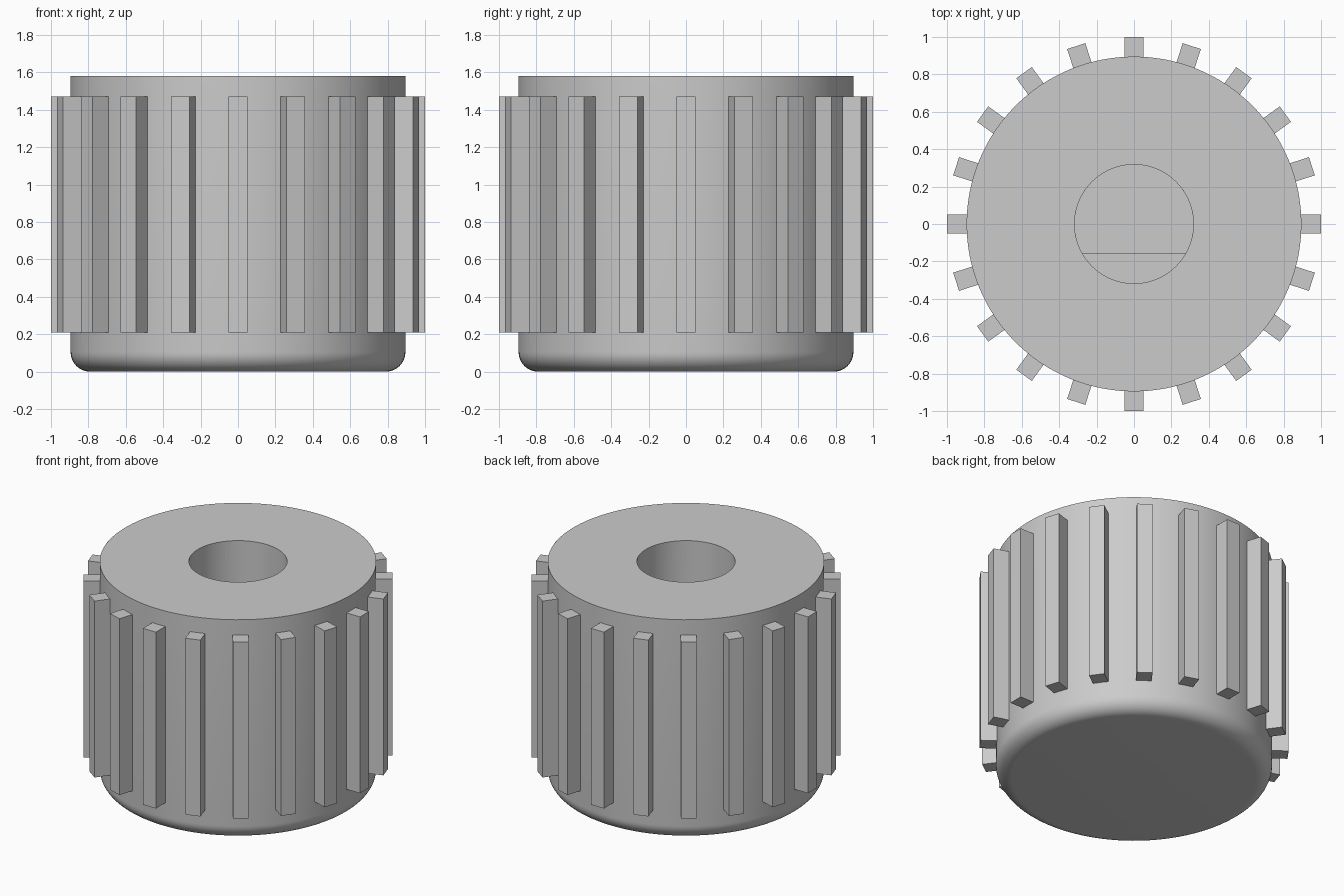
import bpy, bmesh
from math import sin, cos, pi, sqrt, asin
from mathutils import Matrix, Vector

cube = bpy.data.objects.get("Cube")
if cube:
    bpy.data.objects.remove(cube, do_unlink=True)

HEIGHT, RADIUS, FILLET = 1.58, 0.895, 0.105
HOLE_R, FLAT_Y, LEDGE_Z, HOLE_FLOOR = 0.318, -0.157, 1.05, 0.21
RIBS, RIB_W, RIB_LOW, RIB_HIGH = 20, 0.102, 0.21, 1.47
SEGMENTS = 128

grey = bpy.data.materials.new("plain grey")
grey.use_nodes = True
colour = (0.6, 0.6, 0.6, 1)
grey.diffuse_color = colour
grey.node_tree.nodes["Principled BSDF"].inputs["Base Color"].default_value = colour


def make_object(name, bm):
    bmesh.ops.recalc_face_normals(bm, faces=bm.faces)
    mesh = bpy.data.meshes.new(name)
    bm.to_mesh(mesh)
    bm.free()
    mesh.materials.append(grey)
    obj = bpy.data.objects.new(name, mesh)
    bpy.context.collection.objects.link(obj)
    return obj


def prism(name, outline, low, high):
    bm = bmesh.new()
    face = bm.faces.new([bm.verts.new((x, y, low)) for x, y in outline])
    top = bmesh.ops.extrude_face_region(bm, geom=[face])["geom"]
    verts = [v for v in top if isinstance(v, bmesh.types.BMVert)]
    bmesh.ops.translate(bm, verts=verts, vec=(0, 0, high - low))
    return make_object(name, bm)


def cut(target, cutter):
    mod = target.modifiers.new("cut", "BOOLEAN")
    mod.operation = "DIFFERENCE"
    mod.solver = "EXACT"
    mod.object = cutter
    bpy.context.view_layer.objects.active = target
    bpy.ops.object.modifier_apply(modifier=mod.name)
    bpy.data.objects.remove(cutter, do_unlink=True)


# Knob body: lathed profile with a rounded bottom edge
profile = [Vector((0, 0, 0))]
for i in range(11):
    a = pi / 2 * i / 10
    profile.append(Vector((RADIUS - FILLET + FILLET * sin(a), 0, FILLET * (1 - cos(a)))))
profile += [Vector((RADIUS, 0, HEIGHT)), Vector((0, 0, HEIGHT))]
bm = bmesh.new()
verts = [bm.verts.new(p) for p in profile]
edges = [bm.edges.new(pair) for pair in zip(verts, verts[1:])]
bmesh.ops.spin(bm, geom=verts + edges, cent=(0, 0, 0), axis=(0, 0, 1),
               angle=2 * pi, steps=SEGMENTS)
bmesh.ops.remove_doubles(bm, verts=bm.verts, dist=0.0005)
body = make_object("knob_body", bm)

# Blind shaft hole: round at the mouth, D-shaped below a ledge
circle = [(HOLE_R * cos(2 * pi * i / 64), HOLE_R * sin(2 * pi * i / 64)) for i in range(64)]
start = asin(FLAT_Y / HOLE_R)
sweep = pi - 2 * start
d_shape = [(HOLE_R * cos(start + sweep * i / 44), HOLE_R * sin(start + sweep * i / 44))
           for i in range(45)]
cut(body, prism("round_cutter", circle, LEDGE_Z, HEIGHT + 0.1))
cut(body, prism("flat_cutter", d_shape, HOLE_FLOOR, LEDGE_Z + 0.05))

# Smooth curved walls, sharp rims
bpy.ops.object.select_all(action="DESELECT")
body.select_set(True)
bpy.context.view_layer.objects.active = body
bpy.ops.object.shade_smooth_by_angle(angle=pi / 6)

# Grip ribs around the side
inner = RADIUS - 0.03
bm = bmesh.new()
for i in range(RIBS):
    matrix = (Matrix.Rotation(2 * pi * i / RIBS, 4, "Z")
              @ Matrix.Translation(((inner + 1) / 2, 0, (RIB_LOW + RIB_HIGH) / 2))
              @ Matrix.Diagonal((1 - inner, RIB_W, RIB_HIGH - RIB_LOW, 1)))
    bmesh.ops.create_cube(bm, size=1, matrix=matrix)
make_object("grip_ribs", bm)
